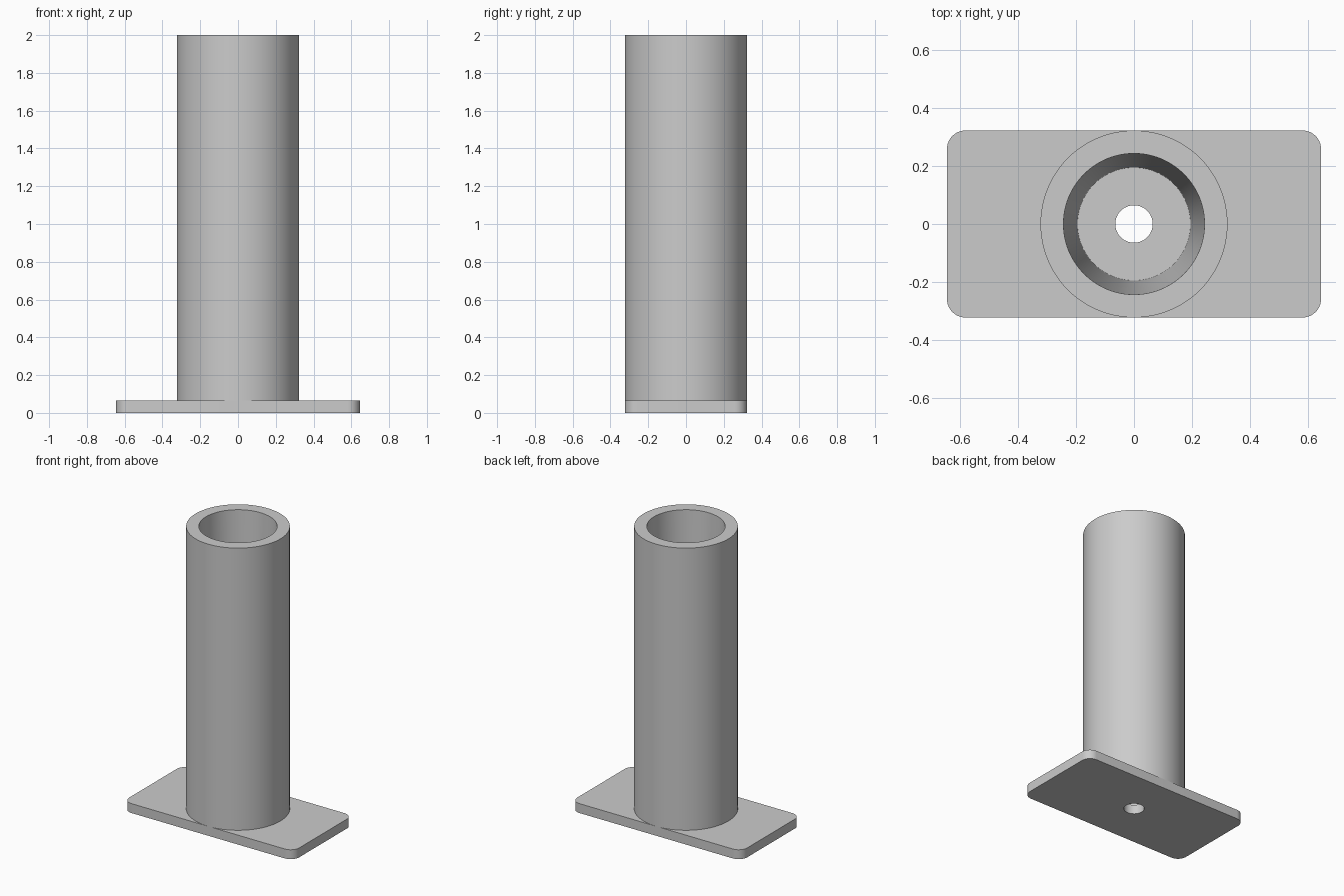
import bpy
import bmesh
from math import cos, sin, pi, radians

if "Cube" in bpy.data.objects:
    bpy.data.objects.remove(bpy.data.objects["Cube"])

UNIT = 2 / 31            # plate thickness, corner radius and hole radius
HALF_X, HALF_Y = 10 * UNIT, 5 * UNIT
SEGMENTS = 96

grey = bpy.data.materials.new("plain grey")
grey.use_nodes = True
colour = (0.6, 0.6, 0.6, 1)
grey.diffuse_color = colour
grey.node_tree.nodes["Principled BSDF"].inputs["Base Color"].default_value = colour


def finish(bm, name):
    bmesh.ops.recalc_face_normals(bm, faces=bm.faces)
    mesh = bpy.data.meshes.new(name)
    bm.to_mesh(mesh)
    bm.free()
    mesh.materials.append(grey)
    obj = bpy.data.objects.new(name, mesh)
    bpy.context.collection.objects.link(obj)
    bpy.ops.object.select_all(action='DESELECT')
    obj.select_set(True)
    bpy.context.view_layer.objects.active = obj
    bpy.ops.object.shade_smooth_by_angle(angle=radians(30))
    return obj


def arc(cx, cy, r, start, sweep, steps):
    angles = [start + sweep * i / steps for i in range(steps + 1)]
    return [(cx + r * cos(a), cy + r * sin(a)) for a in angles]


def loop(bm, points, z):
    verts = [bm.verts.new((x, y, z)) for x, y in points]
    return [bm.edges.new((v, verts[i - 1])) for i, v in enumerate(verts)]


# Base plate: rounded rectangle with a central through hole
outline = []
for k, (sx, sy) in enumerate([(1, 1), (-1, 1), (-1, -1), (1, -1)]):
    outline += arc(sx * (HALF_X - UNIT), sy * (HALF_Y - UNIT), UNIT, k * pi / 2, pi / 2, 12)
hole = arc(0, 0, UNIT, 0, 2 * pi, 48)[:-1]
bm = bmesh.new()
edges = loop(bm, outline, 0) + loop(bm, hole, 0)
bmesh.ops.triangle_fill(bm, edges=edges, use_beauty=True, normal=(0, 0, 1))
raised = bmesh.ops.extrude_face_region(bm, geom=bm.faces[:], use_keep_orig=True)
top = [g for g in raised["geom"] if isinstance(g, bmesh.types.BMVert)]
bmesh.ops.translate(bm, verts=top, vec=(0, 0, UNIT))
finish(bm, "base_plate")

# Tube: straight outside, bore tapering towards the plate
profile = [(HALF_Y, UNIT), (HALF_Y, 2), (3.77 * UNIT, 2), (3.02 * UNIT, UNIT)]
bm = bmesh.new()
rings = [[bm.verts.new((x, y, z)) for x, y in arc(0, 0, r, 0, 2 * pi, SEGMENTS)[:-1]]
         for r, z in profile]
for k, ring in enumerate(rings):
    below = rings[k - 1]
    for i in range(SEGMENTS):
        bm.faces.new((below[i - 1], below[i], ring[i], ring[i - 1]))
finish(bm, "tapered_bore_tube")
